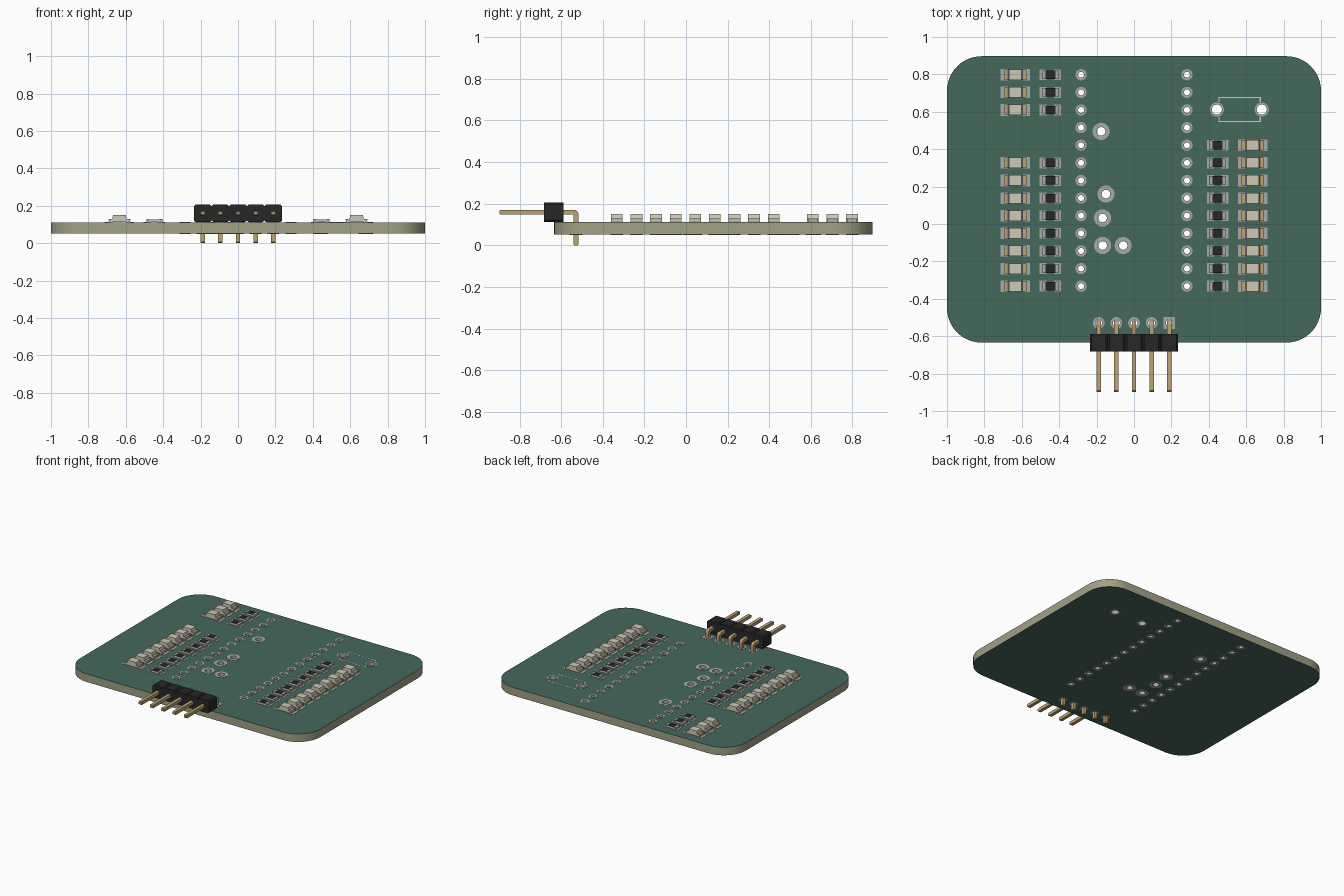
import bpy, bmesh
from math import sin, cos, pi, radians
from mathutils import Vector, Matrix

if "Cube" in bpy.data.objects:
    bpy.data.objects.remove(bpy.data.objects["Cube"])

ZB, ZT = 0.051, 0.111          # board bottom and top
P = 0.0942                     # pin pitch
ROWS = [0.798 - P * i for i in range(13)]


def material(name, rgb):
    m = bpy.data.materials.new(name)
    m.diffuse_color = (*rgb, 1)
    m.use_nodes = True
    m.node_tree.nodes["Principled BSDF"].inputs["Base Color"].default_value = m.diffuse_color
    return m


GREEN = material("solder_mask", (0.06, 0.14, 0.105))
CORE = material("fibreglass", (0.36, 0.36, 0.24))
SILVER = material("silver", (0.4, 0.4, 0.39))
GOLD = material("gold", (0.52, 0.37, 0.17))
BLACK = material("black_plastic", (0.02, 0.02, 0.02))
CREAM = material("cream_lens", (0.62, 0.59, 0.47))
WHITE = material("white_body", (0.6, 0.58, 0.52))
INK = material("white_ink", (0.55, 0.58, 0.55))


def place(name, mesh, loc=(0, 0, 0)):
    ob = bpy.data.objects.new(name, mesh)
    ob.location = loc
    bpy.context.collection.objects.link(ob)
    return ob


def smooth(ob):
    bpy.ops.object.select_all(action='DESELECT')
    ob.select_set(True)
    bpy.context.view_layer.objects.active = ob
    bpy.ops.object.shade_smooth_by_angle(angle=radians(30))


def finish(bm, name, mats):
    bmesh.ops.recalc_face_normals(bm, faces=bm.faces)
    mesh = bpy.data.meshes.new(name)
    bm.to_mesh(mesh)
    bm.free()
    for m in mats:
        mesh.materials.append(m)
    return mesh


def boxes_mesh(name, parts):
    """parts: (material, x0, x1, y0, y1, z0, z1, top taper in x)"""
    bm, mats = bmesh.new(), []
    for mat, x0, x1, y0, y1, z0, z1, taper in parts:
        if mat not in mats:
            mats.append(mat)
        nf = len(bm.faces)
        c = Vector(((x0 + x1) / 2, (y0 + y1) / 2, (z0 + z1) / 2))
        mtx = Matrix.Translation(c) @ Matrix.Diagonal((x1 - x0, y1 - y0, z1 - z0, 1))
        for v in bmesh.ops.create_cube(bm, size=1, matrix=mtx)["verts"]:
            if v.co.z > c.z:
                v.co.x = c.x + (v.co.x - c.x) * taper
        bm.faces.ensure_lookup_table()
        for f in bm.faces[nf:]:
            f.material_index = mats.index(mat)
    return finish(bm, name, mats)


def prism_mesh(name, pts, depth, mat):
    bm = bmesh.new()
    face = bm.faces.new([bm.verts.new(p) for p in pts])
    out = bmesh.ops.extrude_face_region(bm, geom=[face])
    moved = [v for v in out["geom"] if isinstance(v, bmesh.types.BMVert)]
    bmesh.ops.translate(bm, verts=moved, vec=depth)
    return finish(bm, name, [mat])


def ring(cx, cy, r, n=24):
    return [(cx + r * cos(2 * pi * i / n), cy + r * sin(2 * pi * i / n)) for i in range(n)]


# every plated hole: x, y, hole radius, pad radius
holes = [(s * 0.283, y, 0.016, 0.030) for s in (-1, 1) for y in ROWS]
holes += [(x, y, 0.023, 0.046) for x, y in
          ((-0.176, 0.495), (-0.15, 0.16), (-0.168, 0.032), (-0.168, -0.115), (-0.058, -0.115))]
holes += [(x, 0.612, 0.027, 0.038) for x in (0.443, 0.683)]
PINS = [P * i for i in range(-2, 3)]
holes += [(x, -0.529, 0.0185, 0.0315) for x in PINS]

# board layers: rounded outline with holes, filled and extruded
R = 0.185
outline = []
for k, (cx, cy) in enumerate(((1 - R, 0.897 - R), (-1 + R, 0.897 - R),
                              (-1 + R, -0.634 + R), (1 - R, -0.634 + R))):
    for i in range(13):
        a = pi / 2 * (k + i / 12)
        outline.append((cx + R * cos(a), cy + R * sin(a)))


def slab(name, z0, z1, mat):
    cu = bpy.data.curves.new(name, 'CURVE')
    cu.dimensions, cu.fill_mode = '2D', 'BOTH'
    cu.extrude = (z1 - z0) / 2
    for loop in [outline] + [ring(x, y, r + 0.001) for x, y, r, _ in holes]:
        sp = cu.splines.new('POLY')
        sp.points.add(len(loop) - 1)
        for pt, (x, y) in zip(sp.points, loop):
            pt.co = (x, y, 0, 1)
        sp.use_cyclic_u = True
    cu.materials.append(mat)
    ob = place(name, cu, (0, 0, (z0 + z1) / 2))
    bpy.ops.object.select_all(action='DESELECT')
    ob.select_set(True)
    bpy.context.view_layer.objects.active = ob
    bpy.ops.object.convert(target='MESH')
    smooth(bpy.context.view_layer.objects.active)


slab("board_core", ZB + 0.001, ZT - 0.001, CORE)
slab("board_top_mask", ZT - 0.001, ZT, GREEN)
slab("board_bottom_mask", ZB, ZB + 0.001, GREEN)

# plated through-hole pads: flanged tubes
pad_cache = {}
for x, y, rh, rp in holes:
    if (rh, rp) not in pad_cache:
        bm, n, e = bmesh.new(), 24, 0.0015
        prof = [(rh, ZB - e), (rp, ZB - e), (rp, ZB), (rh + 0.001, ZB),
                (rh + 0.001, ZT), (rp, ZT), (rp, ZT + e), (rh, ZT + e)]
        loops = [[bm.verts.new((px, py, z)) for px, py in ring(0, 0, r, n)] for r, z in prof]
        for a, b in zip(loops, loops[1:] + loops[:1]):
            for i in range(n):
                j = (i + 1) % n
                bm.faces.new((a[i], a[j], b[j], b[i]))
        pad_cache[rh, rp] = finish(bm, "plated_pad", [SILVER])
        smooth(place("plated_pad", pad_cache[rh, rp], (x, y, 0)))
    else:
        place("plated_pad", pad_cache[rh, rp], (x, y, 0))

# square marker around the first header pin
place("square_pad", boxes_mesh("square_pad", [
    (SILVER, *sorted((sx * 0.0315, sx * 0.018)), -0.0315, 0.0315, ZT, ZT + 0.0015, 1) for sx in (-1, 1)
] + [(SILVER, -0.018, 0.018, *sorted((sy * 0.0315, sy * 0.018)), ZT, ZT + 0.0015, 1) for sy in (-1, 1)]),
    (PINS[4], -0.529, 0))

# indicator lamp: solder pads, base, gold terminals and tapered lens
lamp = [(WHITE, -0.046, 0.046, -0.028, 0.028, 0.114, 0.128, 1),
        (CREAM, -0.039, 0.039, -0.028, 0.028, 0.128, 0.151, 0.86)]
# resistor: ceramic body, black top and silver end caps
res = [(WHITE, -0.029, 0.029, -0.0225, 0.0225, 0.1125, 0.126, 1),
       (BLACK, -0.027, 0.027, -0.0225, 0.0225, 0.126, 0.1275, 1)]
for s in (-1, 1):
    def sx(a, b, s=s):
        return sorted((s * a, s * b))
    lamp += [(SILVER, *sx(0.036, 0.079), -0.031, 0.031, ZT, ZT + 0.0015, 1),
             (GOLD, *sx(0.046, 0.058), -0.028, 0.028, 0.1125, 0.117, 1),
             (WHITE, *sx(0.046, 0.057), -0.028, 0.028, 0.117, 0.125, 1),
             (GOLD, *sx(0.040, 0.058), -0.028, 0.028, 0.125, 0.130, 1)]
    res += [(SILVER, *sx(0.020, 0.058), -0.029, 0.029, ZT, ZT + 0.0015, 1),
            (SILVER, *sx(0.027, 0.043), -0.024, 0.024, 0.1125, 0.128, 1)]
lamp_mesh, res_mesh = boxes_mesh("lamp", lamp), boxes_mesh("resistor", res)
for s, rows in ((-1, [0, 1, 2] + list(range(5, 13))), (1, range(4, 13))):
    for i in rows:
        place("lamp", lamp_mesh, (s * 0.634, ROWS[i], 0))
        place("resistor", res_mesh, (s * 0.447, ROWS[i], 0))

# printed outline of the reset button
t, zs = 0.003, (ZT, ZT + 0.001, 1)
lines = [(INK, 0.452, 0.678, y - t, y + t, *zs) for y in (0.548, 0.676)]
lines += [(INK, x - t, x + t, a, b, *zs) for x in (0.455, 0.675)
          for a, b in ((0.551, 0.572), (0.652, 0.673))]
place("button_outline", boxes_mesh("button_outline", lines))

# right-angle header: bent pins through chamfered blocks
w, zc, py = 0.0119, 0.159, -0.529
bend = [(py + w - 0.022 * (1 - cos(a)), zc + w - 0.022 * (1 - sin(a)))
        for a in [i * pi / 12 for i in range(7)]]
side = [(py - w + 0.005, 0), (py + w - 0.005, 0), (py + w, 0.006), *bend,
        (-0.891, zc + w), (-0.897, zc + w - 0.005), (-0.897, zc - w + 0.005),
        (-0.891, zc - w), (py - w, zc - w), (py - w, 0.006)]
pin_mesh = prism_mesh("header_pin", [(-w, y, z) for y, z in side], (2 * w, 0, 0), GOLD)
h, c = P / 2, 0.009
octagon = [(-h + c, -h), (h - c, -h), (h, -h + c), (h, h - c),
           (h - c, h), (-h + c, h), (-h, h - c), (-h, -h + c)]
block_mesh = prism_mesh("header_block", [(x, -0.682, zc + z) for x, z in octagon], (0, P, 0), BLACK)
for x in PINS:
    place("header_pin", pin_mesh, (x, 0, 0))
    place("header_block", block_mesh, (x, 0, 0))
